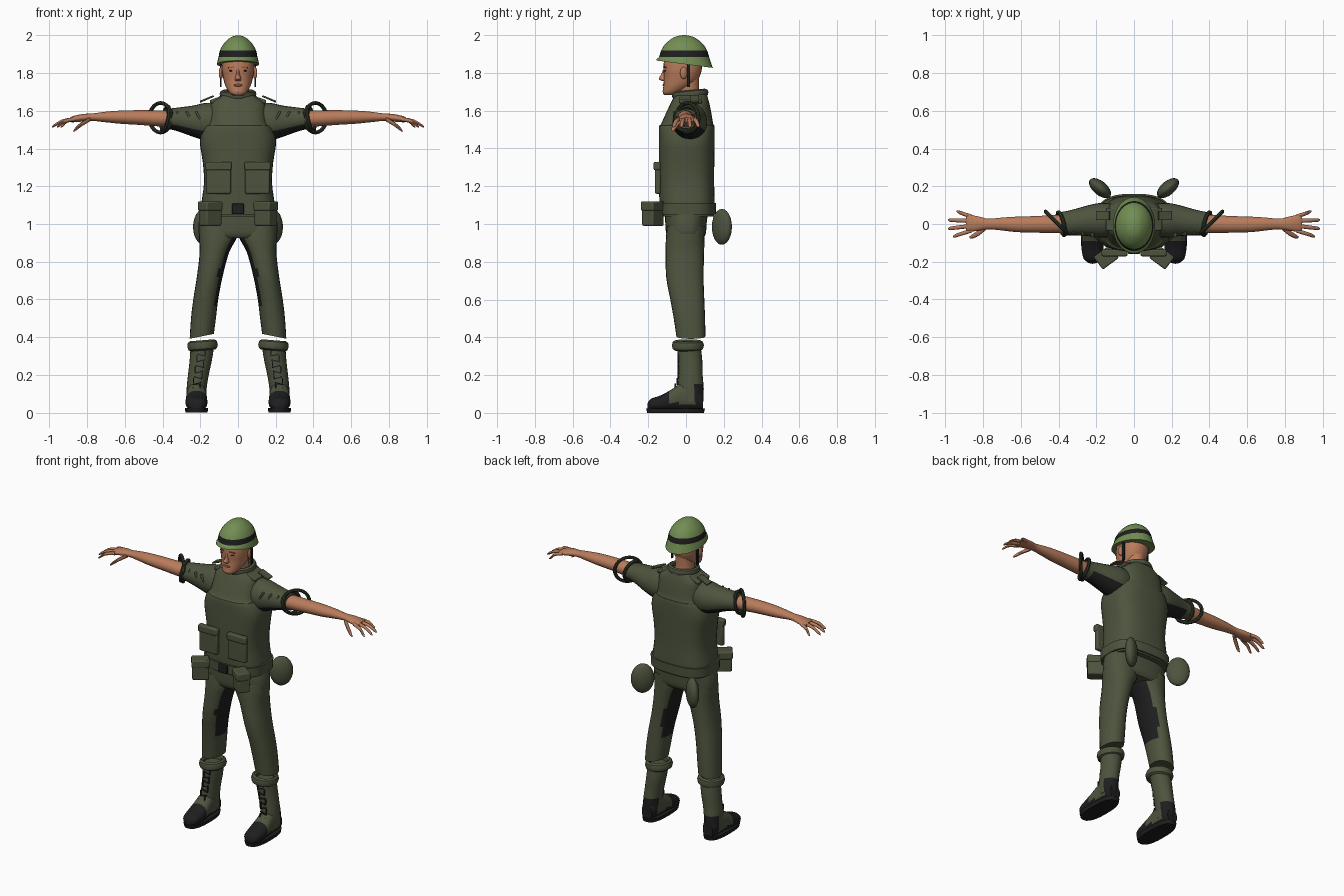
import bpy, bmesh
from math import sin, cos, pi, copysign
from mathutils import Matrix, Vector, Euler

if "Cube" in bpy.data.objects:
    bpy.data.objects.remove(bpy.data.objects["Cube"])


def material(name, r, g, b):
    m = bpy.data.materials.new(name)
    m.use_nodes = True
    m.diffuse_color = (r, g, b, 1)
    shader = m.node_tree.nodes["Principled BSDF"]
    shader.inputs["Base Color"].default_value = (r, g, b, 1)
    shader.inputs["Roughness"].default_value = 0.8
    return m


OLIVE = material("olive cloth", .075, .088, .048)
DARK_OLIVE = material("dark olive", .03, .04, .022)
GREEN = material("helmet green", .17, .27, .085)
SKIN = material("skin", .48, .2, .105)
LIP = material("lip", .3, .09, .05)
BLACK = material("black", .013, .013, .014)
parts = []


def finish(name, mesh, mats, mirror):
    for m in mats:
        mesh.materials.append(m)
    ob = bpy.data.objects.new(name, mesh)
    bpy.context.collection.objects.link(ob)
    if mirror:
        mod = ob.modifiers.new("mirror", "MIRROR")
        mod.use_mirror_merge = False
    parts.append(ob)
    return ob


def smooth_sections(rows, steps):
    """Insert spline-interpolated sections between the given ones."""
    out = []
    for i in range(len(rows) - 1):
        p0, p1, p2, p3 = (rows[min(max(i + k, 0), len(rows) - 1)] for k in (-1, 0, 1, 2))
        for s in range(steps):
            t = s / steps
            out.append([b + .5 * t * (c - a + t * (2*a - 5*b + 4*c - d + t * (3*(b - c) + d - a)))
                        for a, b, c, d in zip(p0, p1, p2, p3)])
    return out + [rows[-1]]


def loft(name, axis, rows, mats, mirror=False, n=24, p=2, steps=3, rule=None):
    """Rows: position, centre a, centre b, radius a, radius b, tilt along a, tilt along b."""
    rows = [list(r) + [0] * (7 - len(r)) for r in rows]
    bm = bmesh.new()
    rings = []
    for pos, ca, cb, ra, rb, ta, tb in smooth_sections(rows, steps):
        ring = []
        for k in range(n):
            c, s = cos(2 * pi * k / n), sin(2 * pi * k / n)
            da = ra * copysign(abs(c) ** (2 / p), c)
            db = rb * copysign(abs(s) ** (2 / p), s)
            w, a, b = pos + ta * da + tb * db, ca + da, cb + db
            ring.append(bm.verts.new({"x": (w, a, b), "y": (a, w, b), "z": (a, b, w)}[axis]))
        rings.append(ring)
    for lo, hi in zip(rings, rings[1:]):
        for k in range(n):
            j = (k + 1) % n
            bm.faces.new((lo[k], lo[j], hi[j], hi[k]))
    bm.faces.new(rings[0])
    bm.faces.new(rings[-1])
    bmesh.ops.recalc_face_normals(bm, faces=bm.faces)
    if rule:
        for f in bm.faces:
            f.material_index = int(rule(f.calc_center_median(), f.normal))
    mesh = bpy.data.meshes.new(name)
    bm.to_mesh(mesh)
    bm.free()
    return finish(name, mesh, mats, mirror)


def placed(name, bm, loc, rot, size, mat, mirror):
    bm.transform(Matrix.LocRotScale(Vector(loc), Euler(rot), Vector(size)))
    mesh = bpy.data.meshes.new(name)
    bm.to_mesh(mesh)
    bm.free()
    return finish(name, mesh, [mat], mirror)


def box(name, loc, size, mat, rot=(0, 0, 0), mirror=True, bevel=0):
    bm = bmesh.new()
    bmesh.ops.create_cube(bm, size=1)
    ob = placed(name, bm, loc, rot, size, mat, mirror)
    if bevel:
        mod = ob.modifiers.new("bevel", "BEVEL")
        mod.width, mod.segments = bevel, 2
    return ob


def ball(name, loc, size, mat, rot=(0, 0, 0), mirror=True):
    bm = bmesh.new()
    bmesh.ops.create_uvsphere(bm, u_segments=20, v_segments=12, radius=1)
    return placed(name, bm, loc, rot, size, mat, mirror)


def ring(name, loc, rot, size, thick, mat, mirror=True):
    bpy.ops.mesh.primitive_torus_add(major_radius=1, minor_radius=thick, major_segments=32, minor_segments=8)
    src = bpy.context.object
    bm = bmesh.new()
    bm.from_mesh(src.data)
    bpy.data.objects.remove(src)
    return placed(name, bm, loc, rot, size, mat, mirror)


# Helmet with band
loft("helmet", "z", [
    (1.846, 0, -.008, .112, .15, 0, -.13), (1.866, 0, -.01, .108, .142, 0, -.08),
    (1.885, 0, -.01, .103, .132), (1.918, 0, -.01, .096, .122), (1.955, 0, -.01, .076, .098),
    (1.985, 0, -.01, .045, .06), (1.996, 0, -.01, .022, .03), (2, 0, -.01, .004, .005)],
    [GREEN, BLACK], n=32, rule=lambda c, f: 1.885 < c.z < 1.918)
box("chin_strap", (.091, .012, 1.79), (.008, .016, .13), BLACK)

# Head and face
loft("head", "z", [
    (1.682, 0, -.085, .025, .028), (1.695, 0, -.078, .045, .045), (1.73, 0, -.045, .066, .075),
    (1.77, 0, -.025, .078, .092), (1.82, 0, -.018, .086, .102), (1.88, 0, -.015, .084, .1)],
    [SKIN], p=2.2)
loft("neck", "z", [(1.64, 0, .02, .062, .062), (1.7, 0, .012, .056, .058), (1.78, 0, .01, .056, .06)], [SKIN])
loft("nose", "z", [(1.757, 0, -.115, .012, .01), (1.768, 0, -.12, .017, .024),
                   (1.79, 0, -.115, .01, .018), (1.82, 0, -.11, .008, .01)], [SKIN], n=12)
ball("ear", (.09, -.012, 1.8), (.01, .02, .032), SKIN, (0, 0, .3))
ball("eye", (.034, -.109, 1.812), (.013, .006, .005), BLACK)
box("eyebrow", (.035, -.113, 1.83), (.036, .008, .006), LIP, (0, .1, .3))
ball("mouth", (0, -.114, 1.735), (.025, .01, .007), LIP, mirror=False)
ball("chin", (0, -.102, 1.703), (.03, .022, .018), SKIN, mirror=False)

# Vest, collar and shoulder straps
loft("vest", "z", [
    (1.04, 0, .008, .19, .14), (1.1, 0, .006, .195, .146), (1.22, 0, .003, .18, .146),
    (1.33, 0, .003, .187, .147), (1.44, 0, .004, .202, .148), (1.515, 0, .004, .178, .147),
    (1.53, 0, .006, .16, .138), (1.6, 0, .016, .15, .116), (1.645, 0, .022, .142, .1),
    (1.675, 0, .025, .1, .088), (1.69, 0, .025, .08, .082)], [OLIVE], n=36, p=2.8)
ring("collar", (0, .022, 1.688), (.1, 0, 0), (.08, .08, .095), .22, OLIVE, False)
box("shoulder_strap", (.165, .045, 1.663), (.08, .05, .01), OLIVE, (0, .4, 0), bevel=.003)
box("shoulder_panel", (.115, .025, 1.658), (.07, .12, .02), OLIVE, (0, .35, 0), bevel=.006)

# Sleeves with dark underarms, and arm rings
loft("sleeve", "x", [
    (.1, .02, 1.54, .085, .1), (.17, .02, 1.542, .092, .1), (.24, .018, 1.545, .082, .082),
    (.31, .01, 1.553, .07, .065), (.36, .004, 1.557, .064, .055), (.385, .002, 1.557, .06, .052, .2)],
    [OLIVE, BLACK], True, rule=lambda c, f: f.z < -.5 and c.x < .36)
for i in range(3):
    box("sleeve_fold", (.21 + .05 * i, -.058 + .008 * i, 1.572), (.012, .022, .06), OLIVE, (0, .5, 0), bevel=.005)
ring("arm_ring", (.41, .008, 1.563), (0, pi / 2, pi * .75), (.078, .082, .08), .13, DARK_OLIVE)
ring("sleeve_ring", (.385, .002, 1.558), (0, pi / 2 - .2, -.25), (.066, .063, .066), .16, DARK_OLIVE)

# Arms and hands
loft("arm", "x", [
    (.34, .002, 1.557, .048, .043), (.43, 0, 1.56, .047, .042), (.52, -.002, 1.564, .044, .039),
    (.62, -.002, 1.566, .041, .035), (.7, 0, 1.567, .034, .028), (.77, 0, 1.566, .028, .02),
    (.82, .002, 1.563, .037, .02), (.87, .004, 1.556, .045, .017), (.89, .004, 1.552, .04, .012)],
    [SKIN], True)
fingers = {"index": (-.035, -.068, .96), "middle": (-.01, -.025, .985),
           "ring": (.016, .022, .985), "little": (.04, .068, .94)}
for label, (start, end, tip) in fingers.items():
    mid = (start + end) / 2
    loft(label + "_finger", "x", [
        (.86, start, 1.556, .011, .011), ((.87 + tip) / 2, mid, 1.546, .0105, .01),
        (tip - .012, end * .93, 1.522, .009, .008), (tip, end, 1.514, .003, .003)], [SKIN], True, n=10)
loft("thumb", "x", [(.785, -.018, 1.555, .014, .013), (.82, -.045, 1.535, .015, .013),
                    (.855, -.065, 1.508, .012, .011), (.872, -.07, 1.492, .004, .005)], [SKIN], True, n=10)

# Chest pockets
box("chest_pocket", (.103, -.149, 1.235), (.13, .03, .15), OLIVE, bevel=.008)
box("pocket_flap", (.103, -.153, 1.307), (.138, .036, .045), OLIVE, bevel=.008)

# Belt, buckle, pouches and canteens
loft("belt", "z", [(1.05, 0, .006, .203, .152), (1.11, 0, .006, .205, .154)], [OLIVE], n=36, p=2.8, steps=1)
box("buckle", (0, -.152, 1.08), (.062, .016, .056), BLACK, mirror=False, bevel=.004)
turn = (0, 0, -.64)
box("belt_pouch", (.1475, -.175, 1.05), (.1, .075, .12), OLIVE, turn, bevel=.008)
box("pouch_lid", (.1475, -.177, 1.095), (.106, .084, .05), OLIVE, turn, bevel=.008)
ball("canteen", (.18, .19, .985), (.07, .037, .095), OLIVE, (0, 0, .7))

# Trousers with dark inner thighs
loft("hips", "z", [(.925, 0, 0, .19, .09), (.95, 0, 0, .208, .105),
                   (1.01, 0, 0, .208, .11), (1.07, 0, .004, .195, .115)], [OLIVE], n=32, p=2.5)
loft("trouser_leg", "z", [
    (.405, .192, .026, .064, .077, -.2), (.5, .183, .018, .066, .083), (.6, .171, .007, .066, .09),
    (.72, .15, -.006, .068, .099), (.85, .125, -.006, .078, .102), (.93, .106, -.004, .101, .102),
    (.99, .104, 0, .1, .1)],
    [OLIVE, BLACK], True, p=2.2, rule=lambda c, f: f.x < -.72 and c.z > .56)

# Boots
ring("boot_cuff", (.188, .01, .357), (0, .08, 0), (.064, .067, .1), .27, OLIVE)
loft("boot_shaft", "z", [
    (.06, .221, .03, .052, .062), (.13, .219, .026, .053, .068), (.2, .21, .024, .055, .064),
    (.28, .197, .022, .059, .064), (.36, .188, .015, .063, .062)],
    [OLIVE, BLACK], True, rule=lambda c, f: c.z < .145 and c.y > .045)
loft("boot_foot", "y", [
    (-.203, .22, .035, .02, .016), (-.185, .22, .045, .046, .03), (-.13, .22, .052, .058, .042),
    (-.07, .22, .07, .056, .058), (-.02, .22, .085, .052, .075), (.05, .22, .08, .05, .068),
    (.09, .22, .06, .036, .045)],
    [OLIVE, BLACK], True, p=2.3, rule=lambda c, f: c.z < .05 or c.y < -.09 or c.y > .045)
loft("sole", "z", [(0, .22, -.055, .058, .15), (.024, .22, -.055, .062, .156)], [BLACK], True, p=2.6, steps=1)
for i in range(7):
    z = .125 + .03 * i
    side = 1 if i % 2 else -1
    x = .239 - .15 * z
    front = -.046 + max(0, .17 - z) * -.35
    box("lace", (x, front + .004, z), (.045, .008, .006), BLACK, (0, .25 * side, 0))
    box("lace_side", (x + .02 * side, front + .005, z + .015), (.006, .008, .03), BLACK)

# Smooth shading with sharp creases
bpy.ops.object.select_all(action="DESELECT")
for ob in parts:
    ob.select_set(True)
bpy.context.view_layer.objects.active = parts[0]
bpy.ops.object.shade_smooth_by_angle(angle=.7)
